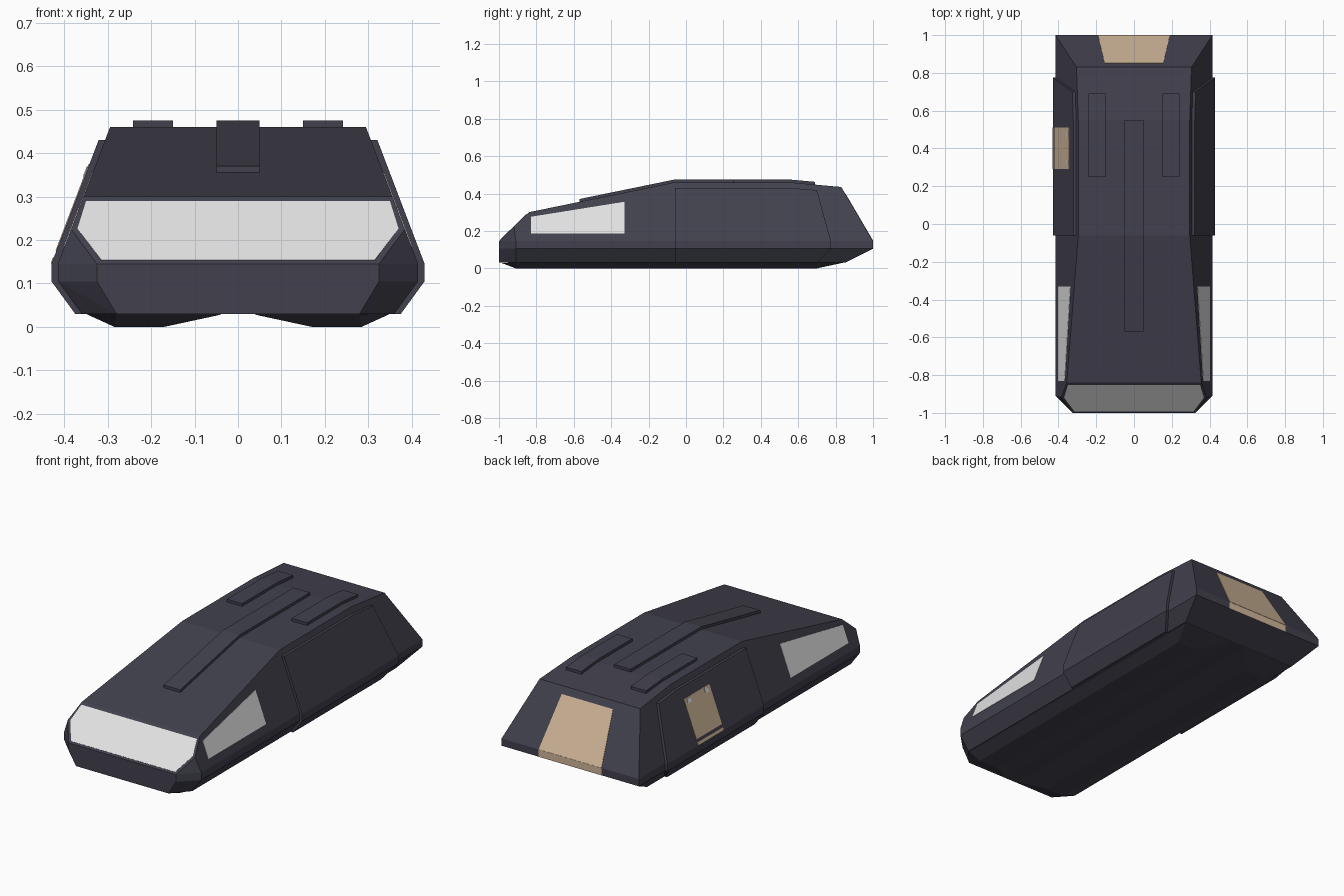
import bpy, bmesh, math
from mathutils import Vector

if "Cube" in bpy.data.objects:
    bpy.data.objects.remove(bpy.data.objects["Cube"])


def material(name, rgb):
    m = bpy.data.materials.new(name)
    m.diffuse_color = (*rgb, 1)
    m.use_nodes = True
    m.node_tree.nodes["Principled BSDF"].inputs["Base Color"].default_value = m.diffuse_color
    return m


HULL = material("dark slate", (0.054, 0.053, 0.076))
GLASS = material("pale window", (0.76, 0.76, 0.76))
TAN = material("tan hatch", (0.62, 0.46, 0.31))


def finish(name, bm, mat):
    bmesh.ops.recalc_face_normals(bm, faces=bm.faces)
    mesh = bpy.data.meshes.new(name)
    bm.to_mesh(mesh)
    bm.free()
    mesh.materials.append(mat)
    ob = bpy.data.objects.new(name, mesh)
    bpy.context.collection.objects.link(ob)
    return ob


def solid(name, points, mat):
    """Faceted solid wrapped around its corner points."""
    bm = bmesh.new()
    for p in points:
        bm.verts.new(p)
    r = bmesh.ops.convex_hull(bm, input=bm.verts)
    bmesh.ops.delete(bm, geom=list({v for v in r["geom_interior"]
                                    if isinstance(v, bmesh.types.BMVert)}), context='VERTS')
    bmesh.ops.dissolve_limit(bm, angle_limit=math.radians(1), verts=bm.verts, edges=bm.edges)
    return finish(name, bm, mat)


def plate(name, points, mat, lift=0.004):
    """Thin coloured plate lying on a surface, raised away from the body centre."""
    pts = [Vector(p) for p in points]
    n = (pts[1] - pts[0]).cross(pts[2] - pts[0]).normalized()
    mid = sum(pts, Vector()) / len(pts)
    if n.dot(mid - Vector((0, 0, 0.12))) < 0:
        n = -n
    bm = bmesh.new()
    top = [bm.verts.new(p + n * lift) for p in pts]
    low = [bm.verts.new(p - n * 0.003) for p in pts]
    bm.faces.new(top)
    bm.faces.new(low[::-1])
    for i in range(len(pts)):
        j = (i + 1) % len(pts)
        bm.faces.new((top[i], low[i], low[j], top[j]))
    return finish(name, bm, mat)


def both(points):
    return list(points) + [(-x, y, z) for x, y, z in points]


def side_x(z):
    """Half width of the sloping body side at a height."""
    if z >= 0.145:
        return 0.415 - 0.381 * (z - 0.145)
    return 0.415 if z >= 0.105 else 0.415 - 0.73 * (0.105 - z)


# Main body
on_side = [(-0.92, 0.225), (-0.84, 0.30), (-0.06, 0.46), (0.55, 0.46), (0.83, 0.435),
           (-0.91, 0.145), (-0.91, 0.105), (-0.91, 0.03),
           (1, 0.145), (1, 0.105), (0.85, 0.03)]
nose = [(0.325, -1, 0.145), (0.325, -1, 0.105), (0.28, -1, 0.03)]
solid("main_body", both([(side_x(z), y, z) for y, z in on_side] + nose), HULL)

for s, side in ((-1, "left"), (1, "right")):
    # Belly ridges under the floor
    belly = [(0.04, -0.985, 0.028), (0.28, -0.985, 0.028), (0.355, -0.91, 0.032),
             (0.17, -0.91, 0), (0.285, -0.91, 0), (0.17, 0.70, 0), (0.285, 0.70, 0),
             (0.04, 0.84, 0.03), (0.355, 0.84, 0.032)]
    solid(side + "_belly_ridge", [(s * x, y, z) for x, y, z in belly], HULL)

    # Raised door panels
    outline = [(-0.06, 0.43), (-0.06, 0.145), (-0.06, 0.105), (-0.06, 0.03), (0.55, 0.43),
               (0.70, 0.418), (0.775, 0.145), (0.775, 0.105), (0.70, 0.03)]
    solid(side + "_side_panel", [(s * (side_x(z) + d), y, z) for y, z in outline
                                 for d in (0.015, -0.03)], HULL)

    # Side windows
    win = [(-0.83, 0.185), (-0.33, 0.185), (-0.33, 0.355), (-0.83, 0.275)]
    plate(side + "_window", [(s * side_x(z), y, z) for y, z in win], GLASS, 0.002)


# Roof strips following the roof line
def roof_z(y):
    if y < -0.06:
        return 0.30 + 0.16 * (y + 0.84) / 0.78
    return 0.46 if y < 0.55 else 0.46 - 0.025 * (y - 0.55) / 0.28


def roof_strip(name, x0, x1, ys):
    bm = bmesh.new()
    rings = []
    for y in ys:
        z = roof_z(y)
        rings.append([bm.verts.new(p) for p in ((x0, y, z - 0.01), (x1, y, z - 0.01),
                                                (x1, y, z + 0.015), (x0, y, z + 0.015))])
    for a, b in zip(rings, rings[1:]):
        for i in range(4):
            j = (i + 1) % 4
            bm.faces.new((a[i], a[j], b[j], b[i]))
    bm.faces.new(rings[0])
    bm.faces.new(rings[-1][::-1])
    finish(name, bm, HULL)


roof_strip("centre_roof_strip", -0.05, 0.05, (-0.57, -0.06, 0.55))
roof_strip("left_roof_strip", -0.242, -0.15, (0.25, 0.55, 0.69))
roof_strip("right_roof_strip", 0.15, 0.242, (0.25, 0.55, 0.69))


# Windscreen on the sloping nose
def nose_y(z):
    return -1 + 0.16 * (z - 0.145) / 0.155


screen = [(0.315, 0.153), (0.37, 0.225), (0.35, 0.289)]
screen += [(-x, z) for x, z in reversed(screen)]
plate("windscreen", [(x, nose_y(z), z) for x, z in screen], GLASS, 0.002)


# Rear hatch, sloping part and lower band
def tail_y(z):
    return 1 - 0.17 * (z - 0.145) / 0.29


plate("rear_hatch", [(x, tail_y(z), z) for x, z in
                     ((-0.19, 0.145), (0.19, 0.145), (0.155, 0.40), (-0.155, 0.40))], TAN, 0.002)
plate("rear_hatch_sill", [(x, 1, z) for x, z in
                          ((-0.19, 0.105), (0.19, 0.105), (0.19, 0.145), (-0.19, 0.145))], TAN, 0.001)


# Left door hatch, step and two small lamps
def door_plate(name, y0, y1, z0, z1, mat, lift):
    plate(name, [(-side_x(z) - 0.015, y, z) for y, z in
                 ((y0, z0), (y1, z0), (y1, z1), (y0, z1))], mat, lift)


door_plate("door_hatch", 0.29, 0.51, 0.175, 0.375, TAN, 0.002)
door_plate("door_step", 0.29, 0.51, 0.146, 0.160, TAN, 0.002)
for i, y in enumerate((0.31, 0.46)):
    door_plate(f"door_lamp_{i + 1}", y, y + 0.03, 0.345, 0.368, GLASS, 0.004)
